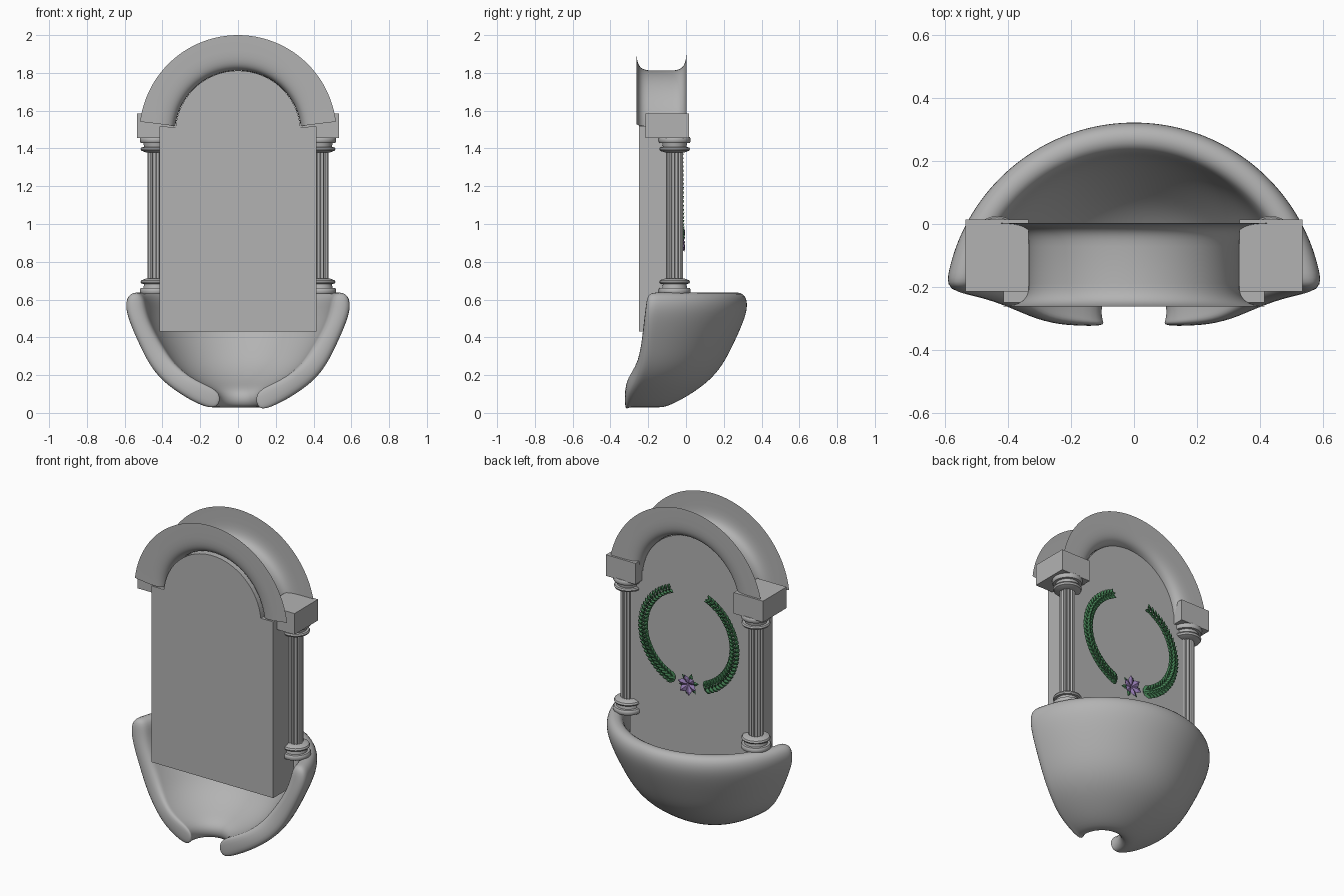
import bpy, bmesh, math
from mathutils import Vector, Matrix

if "Cube" in bpy.data.objects:
    bpy.data.objects.remove(bpy.data.objects["Cube"])


def mat(name, rgb):
    m = bpy.data.materials.new(name)
    m.diffuse_color = (*rgb, 1)
    m.use_nodes = True
    m.node_tree.nodes["Principled BSDF"].inputs["Base Color"].default_value = m.diffuse_color
    return m


STONE = mat("grey stone", (0.45, 0.45, 0.45))
GREEN = mat("leaf green", (0.06, 0.22, 0.09))
PURPLE = mat("petal purple", (0.30, 0.20, 0.45))


def add(name, verts, faces, material, smooth=None, fix=True):
    me = bpy.data.meshes.new(name)
    me.from_pydata(verts, [], faces)
    if fix:
        bm = bmesh.new()
        bm.from_mesh(me)
        bmesh.ops.recalc_face_normals(bm, faces=bm.faces)
        bm.to_mesh(me)
        bm.free()
    me.materials.append(material)
    ob = bpy.data.objects.new(name, me)
    bpy.context.collection.objects.link(ob)
    if smooth:
        bpy.ops.object.select_all(action='DESELECT')
        bpy.context.view_layer.objects.active = ob
        ob.select_set(True)
        bpy.ops.object.shade_smooth_by_angle(angle=math.radians(smooth))
    return ob


def box(name, x0, x1, y0, y1, z0, z1):
    v = [(x, y, z) for x in (x0, x1) for y in (y0, y1) for z in (z0, z1)]
    f = [(0, 1, 3, 2), (4, 6, 7, 5), (0, 4, 5, 1), (2, 3, 7, 6), (0, 2, 6, 4), (1, 5, 7, 3)]
    return add(name, v, f, STONE)


def rings(name, sections, smooth):
    """Loft closed rings of equal length, capped at both ends."""
    n = len(sections[0])
    v = [p for s in sections for p in s]
    f = [(k * n + i, k * n + (i + 1) % n, (k + 1) * n + (i + 1) % n, (k + 1) * n + i)
         for k in range(len(sections) - 1) for i in range(n)]
    f += [tuple(range(n)), tuple(range(len(v) - n, len(v)))]
    return add(name, v, f, STONE, smooth)


# Basin: thick half bowl swept around a vertical axis, open at the -y side
YC = -0.28
outer = [(.11, .015), (.2, .04), (.3, .095), (.4, .165), (.475, .25), (.535, .37),
         (.585, .48), (.612, .57), (.59, .64)]
inner = [(.09, .11), (.19, .155), (.27, .2), (.34, .26), (.39, .33), (.44, .41),
         (.48, .49), (.50, .56), (.515, .64)]
cut = [-.325, -.325, -.315, -.275, -.25, -.235, -.225, -.215, -.205]
N, STEPS = len(outer), 24
verts, faces = [], []
for k in range(STEPS + 1):
    for i in list(range(N)) + list(range(2 * N - 1, N - 1, -1)):
        r, z = outer[i] if i < N else inner[i - N]
        a = math.asin(max(-.9, min(.9, (cut[i % N] - YC) / r)))
        t = a + (math.pi - 2 * a) * k / STEPS
        if k == 0 and i == 0:      # chipped lower tip on the right
            z -= .03
        verts.append((r * math.cos(t), YC + r * math.sin(t), z))
M = 2 * N
for k in range(STEPS):
    for i in range(M):
        j = (i + 1) % M
        faces.append((k * M + i, k * M + j, (k + 1) * M + j, (k + 1) * M + i))
for b in (0, STEPS * M):
    faces += [(b + i, b + i + 1, b + M - 2 - i, b + M - 1 - i) for i in range(N - 1)]
basin = add("basin", verts, faces, STONE)
basin.modifiers.new("round", 'SUBSURF').levels = 2
basin.modifiers["round"].render_levels = 2
for p in basin.data.polygons:
    p.use_smooth = True

# Back panel with an arched head hidden under the arch
outline = [(-.415, .43), (.415, .43), (.415, 1.515)]
for k in range(33):
    t = math.radians(6) + math.radians(168) * k / 32
    outline.append((.332 * math.cos(t), 1.48 + .332 * math.sin(t)))
outline.append((-.415, 1.515))
rings("back_panel", [[(x, y, z) for x, z in outline] for y in (-.25, -.05)], None)

# Arch: thin channel, open on its outer side
SEG, P = 48, 24
verts, faces = [], []
t0 = math.radians(7)
for k in range(SEG + 1):
    t = t0 + (math.pi - 2 * t0) * k / SEG
    for j in range(P + 1):
        s = math.pi * j / P
        e = 2 / 5
        c = math.cos(s)
        y = -.13 + .133 * math.copysign(abs(c) ** e, c)
        r = .522 - .188 * max(0, math.sin(s)) ** e
        verts.append((r * math.cos(t), y, 1.478 + r * math.sin(t)))
for k in range(SEG):
    for j in range(P):
        a = k * (P + 1) + j
        faces.append((a, a + P + 1, a + P + 2, a + 1))
add("arch", verts, faces, STONE, 60, fix=False)

# Columns with fluted shafts, turned bases and capitals, and impost blocks
turned = [(.63, .080), (.637, .085), (.653, .085), (.66, .080), (.661, .066), (.683, .062),
          (.684, .076), (.692, .081), (.702, .076), (.712, .05)]
for sx, side in ((-1, "left"), (1, "right")):
    cx = sx * .435

    def circle(r, z, n=32):
        return [(cx + r * math.cos(2 * math.pi * i / n),
                 -.06 + r * math.sin(2 * math.pi * i / n), z) for i in range(n)]

    rings(side + "_column_base", [circle(r, z) for z, r in turned], 40)
    rings(side + "_column_capital", [circle(r, 2.09 - z) for z, r in turned], 40)
    shaft = []
    for z in (.70, 1.39):
        ring = []
        for i in range(96):
            a = 2 * math.pi * i / 96
            r = .043 - .007 * abs(math.sin(8 * a))
            ring.append((cx + r * math.cos(a), -.06 + r * math.sin(a), z))
        shaft.append(ring)
    rings(side + "_column_shaft", shaft, 40)
    box(side + "_impost_block", *sorted((sx * .335, sx * .535)), -.215, .015, 1.455, 1.585)


# Leaves and petals: flattened eight-point shapes gathered into one mesh
def blade(v, f, pos, direction, length, width, thick):
    d = Vector(direction).normalized()
    n = Vector((0, 1, 0))
    side = d.cross(n).normalized()
    up = side.cross(d)
    b = len(v)
    pos = Vector(pos)
    v.append(pos)
    for u, w in ((.3, .85), (.65, .9)):
        for q in ((1, 0), (0, 1), (-1, 0), (0, -1)):
            v.append(pos + d * length * u + side * q[0] * width * w + up * q[1] * thick * w)
    v.append(pos + d * length)
    for i in range(4):
        j = (i + 1) % 4
        f += [(b, b + 1 + i, b + 1 + j), (b + 1 + i, b + 5 + i, b + 5 + j, b + 1 + j),
              (b + 5 + i, b + 9, b + 5 + j)]


WY, WZ = -.035, 1.2
for sx, side in ((-1, "left"), (1, "right")):
    v, f = [], []
    for k in range(30):
        a = math.radians(-72 + 134 * k / 29)
        p = (sx * .31 * math.cos(a), WY, WZ + .295 * math.sin(a))
        tan = Vector((-sx * math.sin(a), 0, math.cos(a)))
        rad = Vector((sx * math.cos(a), 0, math.sin(a)))
        size = 1 - .3 * k / 29
        for o in (-.9, .9):
            blade(v, f, p, tan + rad * o + Vector((0, .25, 0)), .062 * size, .017 * size, .008)
        blade(v, f, p, tan + Vector((0, .7, 0)), .05 * size, .014 * size, .007)
    add(side + "_wreath_branch", v, f, GREEN)

# Flower at the foot of the wreath
v, f = [], []
for k in range(6):
    a = math.tau * k / 6 + .3
    blade(v, f, (0, WY + .005, .915), (math.cos(a), .35, math.sin(a)), .068, .022, .012)
add("flower_petals", v, f, PURPLE)
v, f = [], []
for k in range(6):
    a = math.tau * k / 6 + .82
    blade(v, f, (0, WY, .915), (math.cos(a), .1, math.sin(a)), .07, .014, .007)
add("flower_leaves", v, f, GREEN)
